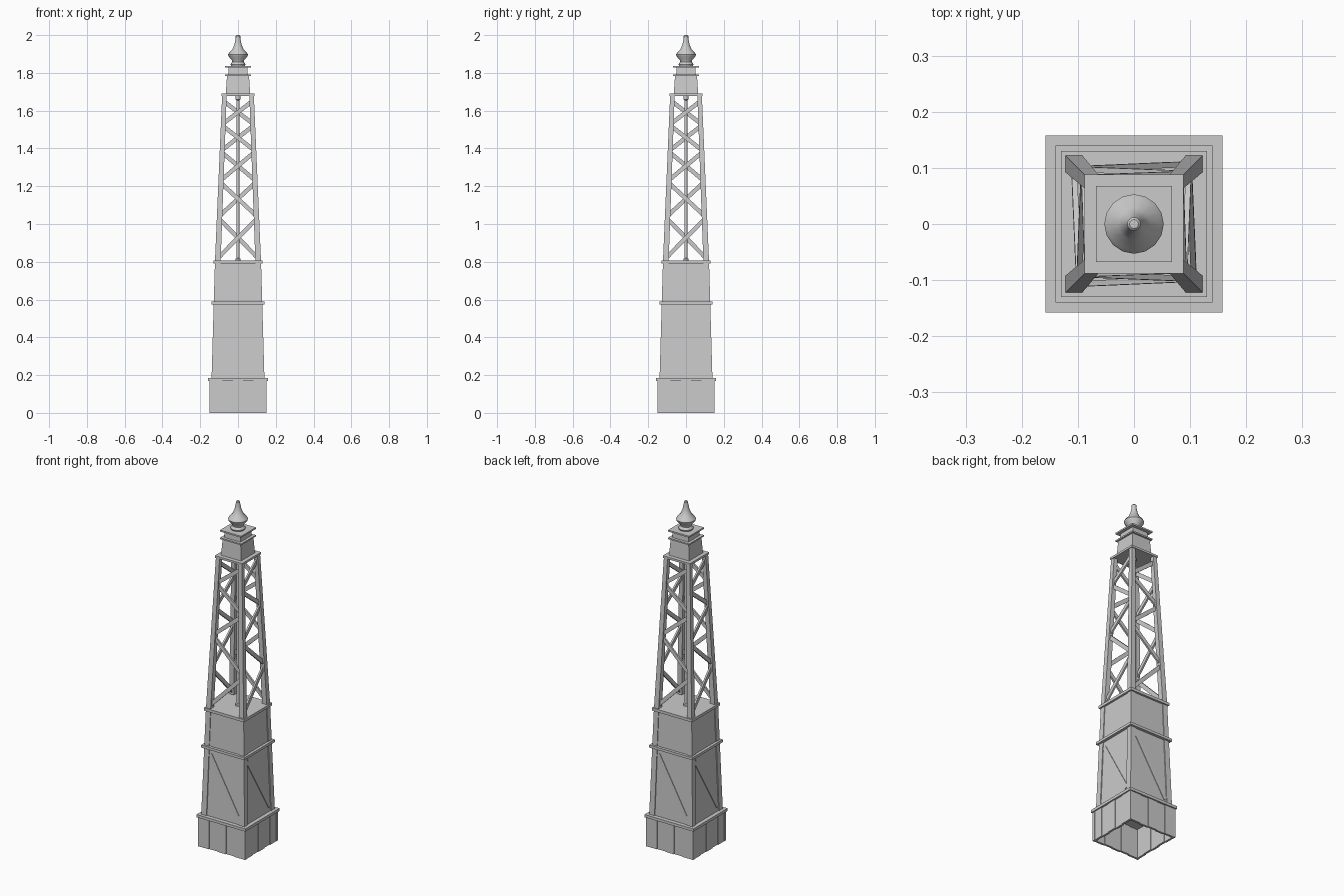
import bpy, math
from mathutils import Vector, Matrix

if "Cube" in bpy.data.objects:
    bpy.data.objects.remove(bpy.data.objects["Cube"])

BOX_FACES = [(3, 2, 1, 0), (4, 5, 6, 7), (0, 1, 5, 4), (1, 2, 6, 5), (2, 3, 7, 6), (3, 0, 4, 7)]


def mesh_object(name, verts, faces):
    me = bpy.data.meshes.new(name)
    me.from_pydata([tuple(v) for v in verts], [], faces)
    me.update()
    ob = bpy.data.objects.new(name, me)
    bpy.context.collection.objects.link(ob)
    return ob


def square(cx, cy, h, z):
    return [(cx + sx * h, cy + sy * h, z) for sx, sy in ((-1, -1), (1, -1), (1, 1), (-1, 1))]


def frustum(name, z0, h0, z1, h1, c0=(0, 0), c1=(0, 0)):
    """Square tapered block; centres may differ to lean it."""
    return mesh_object(name, square(*c0, h0, z0) + square(*c1, h1, z1), BOX_FACES)


def beam(name, a, b, width, thick, turn):
    """Flat bar on the front face, then turned about z to another side."""
    a, b = Vector(a), Vector(b)
    d = (b - a).normalized()
    side = d.cross(Vector((0, -1, 0))).normalized()
    n = side.cross(d).normalized()
    verts = [p + side * sx * width / 2 + n * sy * thick / 2
             for p in (a, b) for sx, sy in ((-1, -1), (1, -1), (1, 1), (-1, 1))]
    r = Matrix.Rotation(turn, 3, 'Z')
    return mesh_object(name, [r @ v for v in verts], BOX_FACES)


def lathe(name, profile, n=16):
    verts = [(r * math.cos(2 * math.pi * i / n), r * math.sin(2 * math.pi * i / n), z)
             for r, z in profile for i in range(n)]
    faces = [(k * n + i, k * n + (i + 1) % n, (k + 1) * n + (i + 1) % n, (k + 1) * n + i)
             for k in range(len(profile) - 1) for i in range(n)]
    faces += [tuple(reversed(range(n))), tuple(range((len(profile) - 1) * n, len(profile) * n))]
    ob = mesh_object(name, verts, faces)
    bpy.ops.object.select_all(action='DESELECT')
    ob.select_set(True)
    bpy.context.view_layer.objects.active = ob
    bpy.ops.object.shade_smooth_by_angle(angle=math.radians(40))
    return ob


def half(z):
    """Outer half width of the corner legs at height z."""
    if z < 0.8:
        return 0.14 + (z - 0.18) / 0.62 * (0.122 - 0.14)
    return 0.122 + (z - 0.8) / 0.88 * (0.084 - 0.122)


# Square collars and plates
for name, z0, z1, h in (("base_collar", 0.17, 0.186, 0.158), ("middle_collar", 0.575, 0.59, 0.14),
                        ("lattice_floor", 0.79, 0.806, 0.13), ("lattice_cap", 1.678, 1.69, 0.088),
                        ("lower_cap_plate", 1.784, 1.792, 0.068), ("upper_cap_plate", 1.828, 1.837, 0.068)):
    frustum(name, z0, h, z1, h)

# Closed panel bodies and top blocks
frustum("middle_panels", 0.18, half(0.18) - 0.005, 0.58, half(0.58) - 0.005)
frustum("upper_panels", 0.585, half(0.585) - 0.004, 0.8, half(0.8) - 0.004)
frustum("cap_block", 1.685, 0.065, 1.787, 0.058)
frustum("cap_neck", 1.79, 0.052, 1.83, 0.050)

# Tapered corner legs
for sx in (-1, 1):
    for sy in (-1, 1):
        for part, z0, z1, w0, w1 in (("lower", 0.18, 0.8, 0.017, 0.015), ("lattice", 0.8, 1.682, 0.015, 0.012)):
            c0, c1 = half(z0) - w0, half(z1) - w1
            frustum(part + "_leg", z0, w0, z1, w1, (sx * c0, sy * c0), (sx * c1, sy * c1))

# Base skirt: corner posts with hollow plank walls
for sx in (-1, 1):
    for sy in (-1, 1):
        frustum("base_corner_post", 0, 0.008, 0.172, 0.008, (sx * 0.144, sy * 0.144), (sx * 0.144, sy * 0.144))

# Parts repeated on the four sides
tiers = [0.81, 1.035, 1.225, 1.385, 1.525, 1.655]
for side in range(4):
    turn = side * math.pi / 2
    for i in range(5):
        x = -0.1088 + i * 0.0544
        y = -0.144 + (0.003 if i % 2 else -0.001)
        beam("base_plank", (x, y, 0), (x, y, 0.172), 0.0544, 0.012, turn)

    # Diagonal brace on the closed panel
    zt, zb = 0.545, 0.215
    beam("panel_brace", (-0.092, -half(zt) + 0.005, zt), (0.1, -half(zb) + 0.005, zb), 0.024, 0.006, turn)

    # Zigzag braces of the open lattice
    for i in range(5):
        s = -1 if i % 2 == 0 else 1
        z0, z1 = tiers[i] + 0.008, tiers[i + 1] - 0.008
        h0, h1 = half(z0) - 0.014, half(z1) - 0.014
        beam("lattice_brace", (s * h0, -h0, z0), (-s * h1, -h1, z1), 0.022, 0.01, turn)

# Central rod with end fittings
lathe("central_rod", [(0.014, 0.8), (0.014, 0.815), (0.0075, 0.82), (0.0075, 1.655),
                      (0.013, 1.66), (0.013, 1.68)], 12)

# Turned finial
lathe("finial", [(0.036, 1.835), (0.04, 1.845), (0.031, 1.858), (0.033, 1.868), (0.050, 1.887),
                 (0.053, 1.897), (0.046, 1.908), (0.029, 1.926), (0.019, 1.95),
                 (0.012, 1.985), (0.012, 1.996), (0.008, 2.0)])
